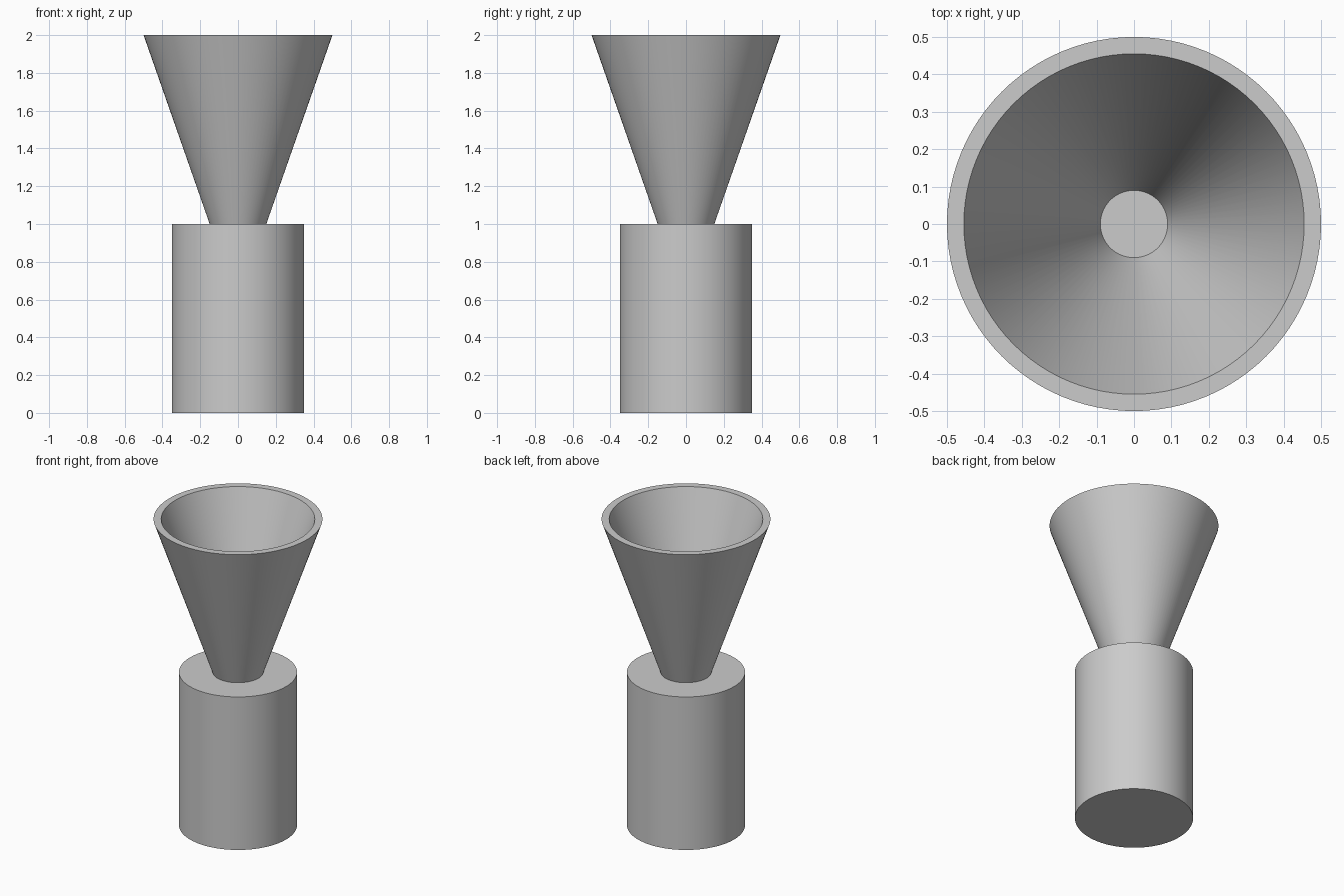
import bpy, bmesh, math

cube = bpy.data.objects.get("Cube")
if cube:
    bpy.data.objects.remove(cube, do_unlink=True)

SEGMENTS = 96

# Single plain grey finish
grey = bpy.data.materials.new("light_grey")
grey.use_nodes = True
grey.diffuse_color = (0.6, 0.6, 0.6, 1)
grey.node_tree.nodes["Principled BSDF"].inputs["Base Color"].default_value = grey.diffuse_color


def turned_part(name, profile, closed=False):
    """Revolve (radius, height) points about z; open profiles get flat caps."""
    bm = bmesh.new()
    rings = []
    for radius, height in profile:
        rings.append([bm.verts.new((radius * math.cos(a), radius * math.sin(a), height))
                      for a in (math.tau * i / SEGMENTS for i in range(SEGMENTS))])
    pairs = list(zip(rings, rings[1:]))
    if closed:
        pairs.append((rings[-1], rings[0]))
    else:
        bm.faces.new(rings[0])
        bm.faces.new(rings[-1])
    for low, high in pairs:
        for i in range(SEGMENTS):
            j = (i + 1) % SEGMENTS
            bm.faces.new((low[i], low[j], high[j], high[i]))
    bmesh.ops.recalc_face_normals(bm, faces=bm.faces)
    mesh = bpy.data.meshes.new(name)
    bm.to_mesh(mesh)
    bm.free()
    mesh.materials.append(grey)
    part = bpy.data.objects.new(name, mesh)
    bpy.context.collection.objects.link(part)
    bpy.ops.object.select_all(action="DESELECT")
    part.select_set(True)
    bpy.context.view_layer.objects.active = part
    bpy.ops.object.shade_smooth_by_angle(angle=math.radians(30))
    return part


# Solid cylindrical body
turned_part("body", [(0.35, 0), (0.35, 1)])

# Hollow flared funnel standing on the body
turned_part("funnel", [(0.15, 1), (0.5, 2), (0.455, 2), (0.09, 1)], closed=True)
